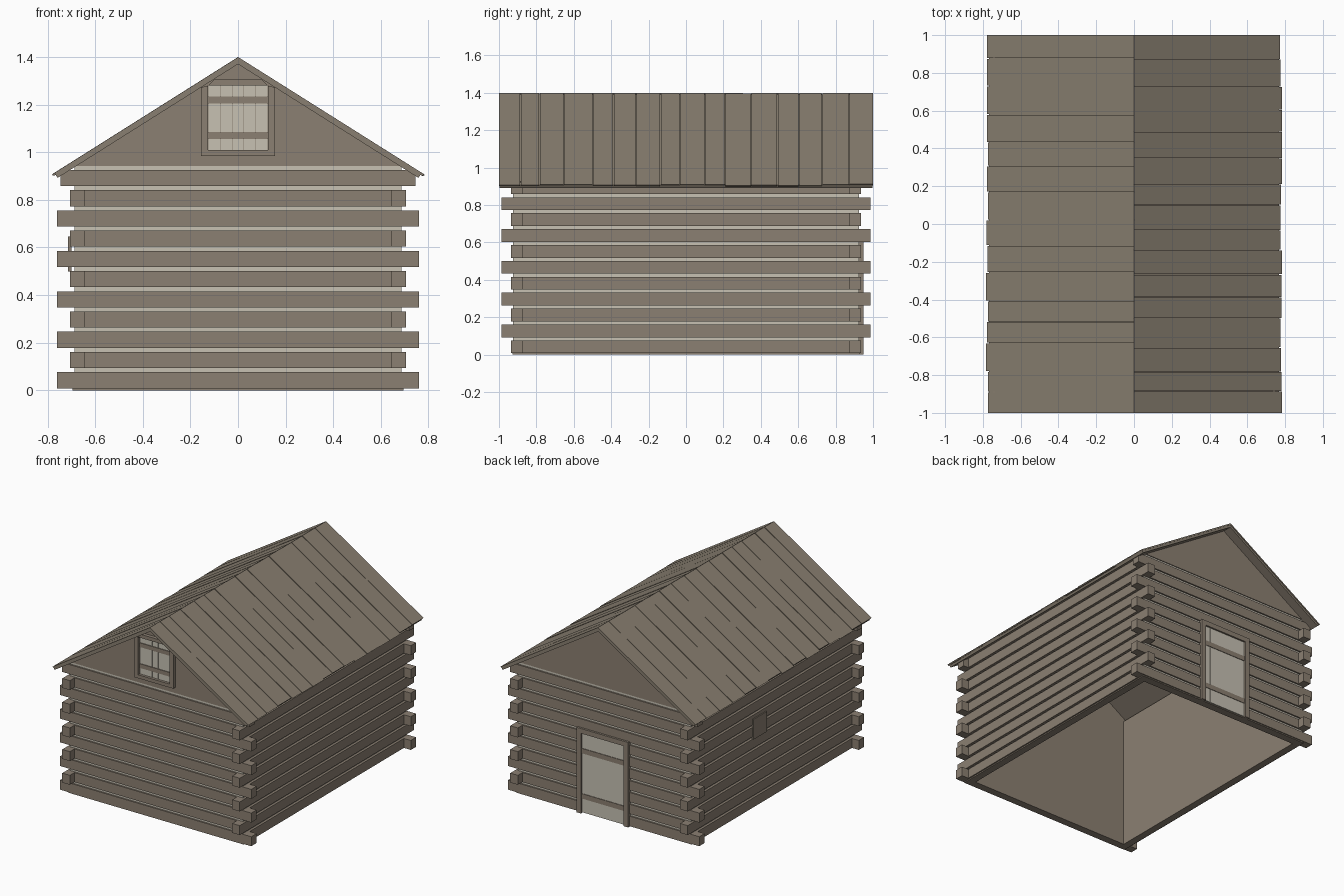
import bpy
import bmesh
import random

random.seed(4)
if "Cube" in bpy.data.objects:
    bpy.data.objects.remove(bpy.data.objects["Cube"])


def material(name, rgb):
    m = bpy.data.materials.new(name)
    m.use_nodes = True
    m.diffuse_color = (*rgb, 1)
    m.node_tree.nodes["Principled BSDF"].inputs["Base Color"].default_value = (*rgb, 1)
    return m


TIMBER = material("weathered timber", (0.26, 0.215, 0.168))
ROOFING = material("roof boards", (0.25, 0.212, 0.164))
PALE = material("pale chinking", (0.57, 0.535, 0.45))


def prism(bm, profile, y0, y1):
    """Extrude an xz profile from y0 to y1."""
    near = [bm.verts.new((x, y0, z)) for x, z in profile]
    face = bm.faces.new(near)
    moved = bmesh.ops.extrude_face_region(bm, geom=[face])["geom"]
    for v in moved:
        if isinstance(v, bmesh.types.BMVert):
            v.co.y = y1


def box(bm, x0, x1, y0, y1, z0, z1):
    prism(bm, [(x0, z0), (x1, z0), (x1, z1), (x0, z1)], y0, y1)


def finish(name, bm, mat):
    bmesh.ops.recalc_face_normals(bm, faces=bm.faces)
    mesh = bpy.data.meshes.new(name)
    bm.to_mesh(mesh)
    bm.free()
    mesh.materials.append(mat)
    obj = bpy.data.objects.new(name, mesh)
    bpy.context.collection.objects.link(obj)
    return obj


def wall_ring(name, mat, xi, xo, yi, yo, z0, z1):
    bm = bmesh.new()
    for s in (-1, 1):
        box(bm, -xo, xo, s * yi, s * yo, z0, z1)
        box(bm, s * xi, s * xo, -yi, yi, z0, z1)
    finish(name, bm, mat)


# Wall layout: inner and outer log faces, and the overhang of the log ends
XI, XO, XEND = 0.645, 0.705, 0.76
YI, YO, YEND = 0.875, 0.935, 0.987
COURSES, PITCH, LOG = 11, 0.085, 0.068

# Sill, inner lining and chinking
wall_ring("sill", TIMBER, 0.643, 0.695, 0.873, 0.928, 0, 0.015)
wall_ring("inner_lining", TIMBER, 0.643, 0.66, 0.873, 0.89, 0.015, 0.943)
wall_ring("chinking", PALE, 0.66, 0.687, 0.89, 0.924, 0.015, 0.943)

# Interlocking logs, with the long ones alternating between wall pairs
end_logs, side_logs = bmesh.new(), bmesh.new()
for i in range(COURSES):
    z = 0.008 + i * PITCH
    if i % 2 == 0:
        hx, hy = (XEND if i < COURSES - 1 else 0.745), YI
    else:
        hx, hy = XI, YEND
    for s in (-1, 1):
        box(end_logs, -hx, hx, s * YI, s * YO, z, z + LOG)
        box(side_logs, s * XI, s * XO, -hy, hy, z, z + LOG)
finish("end_wall_logs", end_logs, TIMBER)
finish("side_wall_logs", side_logs, TIMBER)

# Gables
SLOPE, RIDGE = 0.63, 1.40
bm = bmesh.new()
for s in (-1, 1):
    prism(bm, [(-0.69, 0.943), (0.69, 0.943), (0, 1.378)], s * 0.873, s * 0.93)
finish("gables", bm, TIMBER)


# Roof deck and boards
def slope_strip(bm, side, x1, top, bottom, y0, y1):
    drop = SLOPE * x1
    prism(bm, [(0, top), (side * x1, top - drop),
               (side * (x1 - 0.01), bottom - drop + 0.006), (0, bottom)], y0, y1)


deck, boards = bmesh.new(), bmesh.new()
for side in (-1, 1):
    slope_strip(deck, side, 0.768, 1.391, 1.370, -0.997, 0.997)
    y = -1.0
    while y < 1:
        end = y + random.uniform(0.1, 0.155)
        if end > 0.92:
            end = 1.0
        slope_strip(boards, side, random.uniform(0.772, 0.785),
                    RIDGE - random.uniform(0, 0.003), 1.388, y, end - 0.004 * (end < 1))
        y = end
finish("roof_deck", deck, ROOFING)
finish("roof_boards", boards, ROOFING)


# Plank panels with cross battens
def planks(name, edges, y0, y1, z0, z1):
    bm = bmesh.new()
    for a, b in zip(edges, edges[1:]):
        box(bm, a + 0.001, b - 0.001, y0, y1, z0, z1)
    finish(name, bm, PALE)


def battens(name, half, y0, y1, heights, size):
    bm = bmesh.new()
    for z in heights:
        box(bm, -half, half, y0, y1, z, z + size)
    finish(name, bm, TIMBER)


# Loft window in the front gable, its frame trimmed to the roof line
planks("window_shutter", [-0.125, -0.075, -0.025, 0.022, 0.072, 0.125],
       -0.936, -0.929, 1.01, 1.28)
battens("window_battens", 0.125, -0.941, -0.93, (1.055, 1.205), 0.03)
bm = bmesh.new()
for s in (-1, 1):
    prism(bm, [(s * 0.155, 0.985), (s * 0.125, 0.985),
               (s * 0.125, 1.28), (s * 0.155, 1.272)], -0.955, -0.925)
box(bm, -0.125, 0.125, -0.955, -0.925, 0.985, 1.01)
prism(bm, [(-0.125, 1.28), (0.125, 1.28), (0.1, 1.306), (-0.1, 1.306)], -0.955, -0.925)
finish("window_frame", bm, TIMBER)

# Door in the back wall
planks("door_panel", [-0.17, 0.125, 0.17], 0.93, 0.938, 0.005, 0.575)
battens("door_battens", 0.17, 0.932, 0.942, (0.105, 0.43), 0.035)
bm = bmesh.new()
for s in (-1, 1):
    box(bm, s * 0.17, s * 0.205, 0.92, 0.95, 0, 0.61)
box(bm, -0.17, 0.17, 0.92, 0.95, 0.575, 0.61)
finish("door_frame", bm, TIMBER)

# Small hatch on the right side wall
bm = bmesh.new()
box(bm, -0.713, -0.70, 0.1, 0.25, 0.5, 0.645)
finish("side_hatch", bm, TIMBER)
